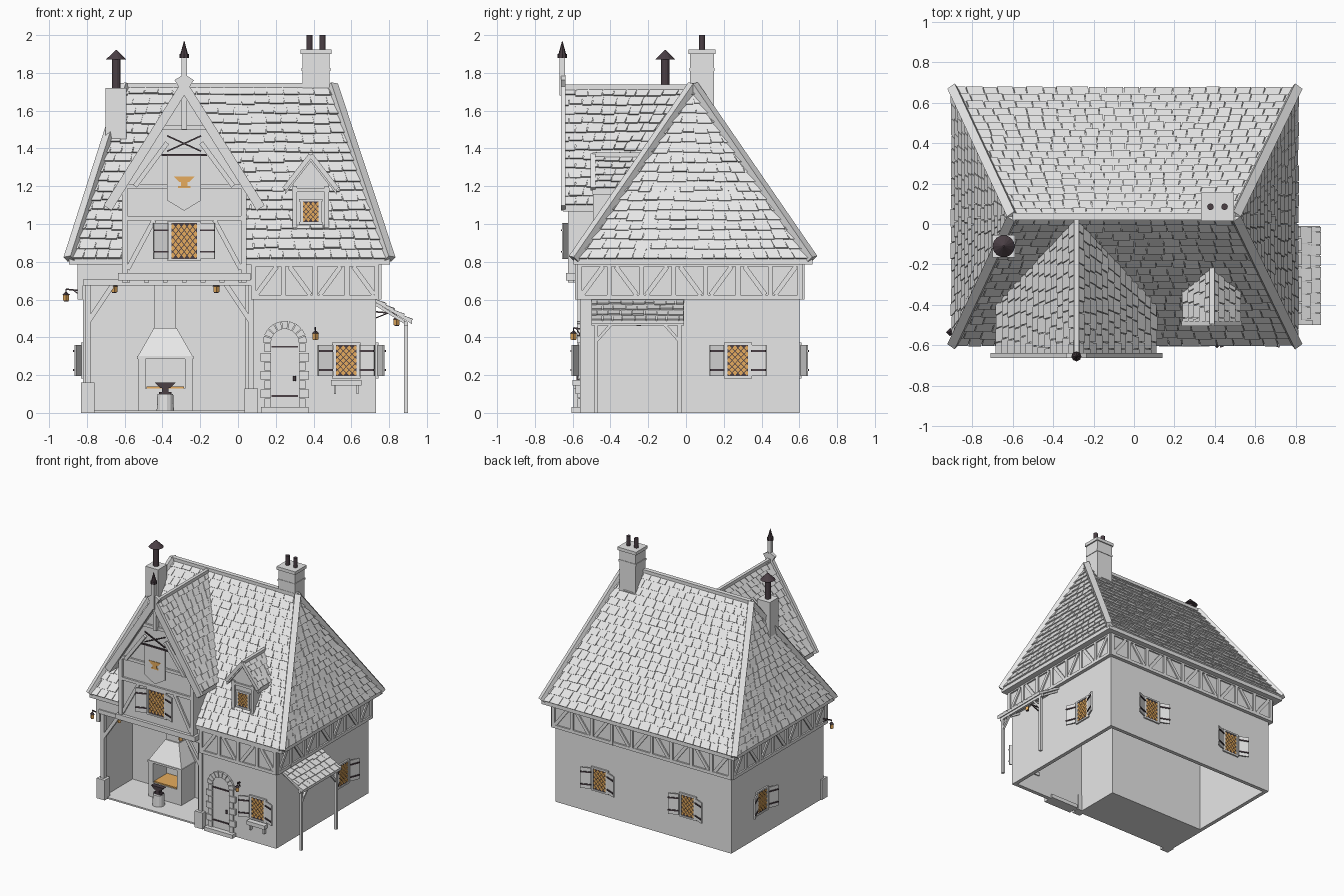
import bpy, bmesh, math, random
from mathutils import Vector as V, Matrix

random.seed(4)
cube = bpy.data.objects.get("Cube")
if cube:
    bpy.data.objects.remove(cube)


def material(name, *rgb):
    m = bpy.data.materials.new(name)
    m.use_nodes = True
    m.diffuse_color = (*rgb, 1)
    m.node_tree.nodes["Principled BSDF"].inputs["Base Color"].default_value = m.diffuse_color
    return m


MATS = [material("pale_grey", .8, .8, .8), material("dark_iron", .07, .05, .06),
        material("warm_orange", 1, .52, .14)]
GREY, IRON, GLOW = range(3)
SIDES = (-1, 1)

# Main dimensions of the house
LEFT, RIGHT, FRONT, BACK = -.82, .73, -.56, .6
PARTITION, ROOM_BACK = .07, -.17
JETTY, LINTEL, EAVE = .6, .69, .8
WALL, BEAM, TRIM, JUT = .03, .025, .012, .016
GABLE_X, GABLE_Y, DORMER_X, DORMER_Y = -.285, -.61, .385, -.48


class Part:
    """One object, gathered from lofted solids in a local frame (front = -y)."""

    def __init__(self, name, at=(0, 0, 0), turn=0):
        self.name, self.bm = name, bmesh.new()
        self.frame = Matrix.Translation(at) @ Matrix.Rotation(math.radians(turn), 4, 'Z')

    def loft(self, lower, upper, mat=GREY):
        va, vb = ([self.bm.verts.new(self.frame @ V(p)) for p in loop] for loop in (lower, upper))
        following = list(zip(va, vb))[1:] + [(va[0], vb[0])]
        sides = [(a, c, d, b) for a, b, (c, d) in zip(va, vb, following)]
        for verts in [va[::-1], vb] + sides:
            self.bm.faces.new(verts).material_index = mat

    def extrude(self, pts, vec, mat=GREY):
        self.loft(pts, [V(p) + V(vec) for p in pts], mat)

    def box(self, x0, x1, y0, y1, z0, z1):
        self.extrude([(x0, y0, z0), (x1, y0, z0), (x1, y1, z0), (x0, y1, z0)], (0, 0, z1 - z0))

    def taper(self, bottom, top, depth, z0, z1, x=0, y=0, mat=GREY):
        """Block centred on x and y whose width changes from bottom to top."""
        self.loft(*[[(x + i * w / 2, y + j * depth / 2, z) for i, j in ((-1, -1), (1, -1), (1, 1), (-1, 1))]
                    for w, z in ((bottom, z0), (top, z1))], mat)

    def block(self, width, depth, z0, z1, x=0, y=0, mat=GREY):
        self.taper(width, width, depth, z0, z1, x, y, mat)

    def beam(self, p, q, width=BEAM, depth=BEAM, mat=GREY, out=(0, -1, 0)):
        p, q = V(p), V(q)
        s = (q - p).cross(V(out)).normalized()
        n = s.cross(q - p).normalized()
        ring = [s * width / 2 * i + n * depth / 2 * j for i, j in ((-1, -1), (1, -1), (1, 1), (-1, 1))]
        self.loft([p + c for c in ring], [q + c for c in ring], mat)

    def cone(self, r0, r1, z0, z1, x=0, y=0, mat=IRON, n=14):
        turns = [i * math.tau / n for i in range(n)]
        self.loft(*[[(x + r * math.cos(t), y + r * math.sin(t), z) for t in turns]
                    for r, z in ((r0, z0), (r1, z1))], mat)

    def pentagon(self, half, base, shoulder, peak, y, depth):
        outline = [(-half, base), (half, base), (half, shoulder), (0, peak), (-half, shoulder)]
        self.extrude([(x, y, z) for x, z in outline], (0, depth, 0))

    def anvil(self, width, depth, z, mat):
        foot, waist, top = z + width * .1, z + width * .3, z + width * .55
        self.block(width * .6, depth, z, foot, mat=mat)
        self.block(width * .3, depth, foot, waist, mat=mat)
        self.taper(width * .5, width, depth, waist, top, mat=mat)

    def tiles(self, el, er, rl, rr, rows, width=.075):
        el, er, rl, rr = map(V, (el, er, rl, rr))
        n = (er - el).cross(rl + rr - el - er).normalized()

        def point(t, f):
            return el.lerp(rl, t).lerp(er.lerp(rr, t), f)
        for i in range(rows):
            low, high = i / rows, min((i + 1.1) / rows, .995)
            length = (point(low, 1) - point(low, 0)).length
            cuts, s = [0], width * (.5 if i % 2 else 1)
            while s < length - width * .3:
                cuts.append(s / length)
                s += width * random.uniform(.8, 1.2)
            for f, g in zip(cuts, cuts[1:] + [1]):
                g -= .004 / length
                lift, drop = random.uniform(.008, .013), random.uniform(-.1, .1) / rows * (i > 0)
                quad = [point(low + drop, f), point(low + drop, g), point(high, g), point(high, f)]
                self.loft([p - n * .004 for p in quad],
                          [p + n * k for p, k in zip(quad, (lift, lift, .001, .001))])

    def done(self):
        bmesh.ops.recalc_face_normals(self.bm, faces=self.bm.faces)
        mesh = bpy.data.meshes.new(self.name)
        self.bm.to_mesh(mesh)
        self.bm.free()
        for m in MATS:
            mesh.materials.append(m)
        bpy.context.collection.objects.link(bpy.data.objects.new(self.name, mesh))


# Walls, hollow and open underneath, with the forge room at the front left
p = Part("lower_walls")
p.box(LEFT, RIGHT, BACK - WALL, BACK, 0, EAVE)
p.box(LEFT, LEFT + WALL, FRONT, BACK, 0, EAVE)
p.box(RIGHT - WALL, RIGHT, FRONT, BACK, 0, EAVE)
p.box(PARTITION, RIGHT, FRONT, FRONT + WALL, 0, EAVE)
p.box(PARTITION - WALL, PARTITION, FRONT, ROOM_BACK, 0, EAVE)
p.box(LEFT, PARTITION, ROOM_BACK - WALL, ROOM_BACK, 0, EAVE)
p.box(LEFT, PARTITION, FRONT, ROOM_BACK, 0, TRIM)
p.done()
p = Part("upper_band")
p.box(LEFT - JUT, RIGHT + JUT, ROOM_BACK, BACK + JUT, JETTY, EAVE)
p.box(PARTITION, RIGHT + JUT, FRONT - JUT, ROOM_BACK, JETTY, EAVE)
p.box(LEFT - JUT, PARTITION, FRONT - JUT, ROOM_BACK, LINTEL, EAVE)
p.box(LEFT - JUT, LEFT, FRONT - JUT, ROOM_BACK, JETTY, LINTEL)
p.done()


def timber_band(name, x, y, turn, width, bays):
    p = Part(name, (x, y, 0), turn)
    for z in (JETTY, EAVE - BEAM):
        p.box(0, width, -TRIM, TRIM, z, z + BEAM)
    step = width / bays
    for i in range(bays + 1):
        p.block(BEAM, BEAM, JETTY, EAVE, x=min(max(i * step, TRIM), width - TRIM))
    for i in range(bays):
        low, high = (.85, .2) if i % 2 else (.15, .8)
        p.beam(((i + low) * step, 0, JETTY + BEAM), ((i + high) * step, 0, EAVE - BEAM), depth=BEAM * .8)
    p.done()


side, rear = BACK - FRONT + JUT * 2, RIGHT - LEFT + JUT * 2
timber_band("front_timber_band", PARTITION, FRONT - JUT, 0, RIGHT + JUT - PARTITION, 4)
timber_band("right_timber_band", RIGHT + JUT, FRONT - JUT, 90, side, 7)
timber_band("back_timber_band", RIGHT + JUT, BACK + JUT, 180, rear, 9)
timber_band("left_timber_band", LEFT - JUT, BACK + JUT, -90, side, 7)

# Hipped main roof
west, east, south, north = -.895, .805, -.595, .67
corners = [V((x, y, EAVE + JUT)) for x, y in ((west, south), (east, south), (east, north), (west, north))]
ridge_left, ridge_right = (V((x, (south + north) / 2, 1.735)) for x in (-.6, .5))
p = Part("main_roof")
nudge = V((0, .002, 0))
p.loft(corners, [ridge_left - nudge, ridge_right - nudge, ridge_right + nudge, ridge_left + nudge])
p.extrude(corners, (0, 0, -WALL))
tops = (ridge_left, ridge_right, ridge_right, ridge_left)
for i in range(4):
    j = (i + 1) % 4
    p.tiles(corners[i], corners[j], tops[i], tops[j], 18)
p.done()
p = Part("hip_and_ridge_boards")
for corner, top in zip(corners, tops):
    slope = corner - top
    p.beam(corner, top, .045, .04, out=(slope.x, slope.y / 2, .45))
p.beam(ridge_left, ridge_right, .035, out=(0, 0, 1))
p.done()


def gable_roof(name, x, half, y_front, y_eave, y_ridge, z_eave, z_ridge, rows):
    p = Part(name, (x, 0, 0))
    ridge = [V((0, y, z_ridge)) for y in (y_front, y_ridge)]
    for s in SIDES:
        eave = [V((s * half, y, z_eave)) for y in (y_front, y_eave)]
        p.extrude([*eave, *ridge[::-1]], (0, 0, -.035))
        p.tiles(*eave[::s], *ridge[::s], rows, .065)
    p.beam(*ridge, out=(0, 0, 1))
    p.done()


# Front cross gable with timbers and finial
gable_roof("gable_roof", GABLE_X, .39, GABLE_Y - .04, -.39, .02, 1.1, 1.725, 13)
p = Part("gable_wall", (GABLE_X, GABLE_Y, 0))
p.pentagon(.33, LINTEL + WALL, 1.17, 1.68, 0, .5)
p.done()
p = Part("gable_timbers", (GABLE_X, GABLE_Y, 0))
p.block(.7, .08, .7, .74, y=JUT)
for z, width in ((1.03, .66), (1.2, .66), (1.51, .26)):
    p.block(width, WALL, z - TRIM, z + TRIM)
p.block(WALL, .07, 1.5, 1.72)
for s in SIDES:
    p.block(WALL, WALL, LINTEL, 1.2, x=s * .315)
    p.beam((s * .3, 0, .76), (s * .16, 0, 1.02))
    p.beam((s * .26, -BEAM, 1.2), (s * .09, -BEAM, 1.43))
    p.beam((s * .405, -.04, 1.085), (s * -.03, -.04, 1.775), BEAM * 2)
p.done()
p = Part("finial", (GABLE_X, GABLE_Y - .045, 0))
p.block(WALL, WALL, 1.68, 1.88)
p.cone(BEAM, BEAM, 1.88, 1.9, n=8)
p.cone(.02, .001, 1.9, 1.97, n=8)
p.done()

# Hanging banner with anvil emblem and crossed tools
p = Part("banner", (GABLE_X, GABLE_Y - WALL, 0))
p.pentagon(.09, 1.36, 1.125, 1.07, 0, .008)
p.block(.24, TRIM, 1.36, 1.37, mat=IRON)
for s in SIDES:
    p.beam((s * .09, 0, 1.385), (s * -.09, 0, 1.467), .008, .008, IRON)
p.done()
p = Part("banner_emblem", (GABLE_X, GABLE_Y - WALL, 0))
p.anvil(.11, .008, 1.19, GLOW)
p.done()

# Dormer
gable_roof("dormer_roof", DORMER_X, .137, DORMER_Y - JUT, -.33, -.215, 1.19, 1.365, 5)
p = Part("dormer", (DORMER_X, DORMER_Y, 0))
p.pentagon(.095, .97, 1.21, 1.33, 0, .22)
p.block(.2, BEAM, 1.17, 1.19)
for s in SIDES:
    p.block(BEAM, BEAM, .97, 1.2, x=s * .085)
    p.beam((s * .14, -TRIM, 1.185), (0, -TRIM, 1.365))
p.done()


def window(name, x, y, sill, turn=0, w=.125, h=.165, shutters=True):
    """Leaded window centred on its sill, with open shutters."""
    p = Part(name, (x, y, sill), turn)
    p.block(w, TRIM, 0, h, mat=IRON)
    cols, rows = max(3, round(w / .028)), max(4, round(h / .036))
    dx, dz = w / cols, h / rows
    for r in range(2 * rows - 1):
        for c in range(cols - r % 2):
            cx, cz = (c + .5 + r % 2 / 2) * dx - w / 2, (r + 1) * dz / 2
            diamond = ((-.42, 0), (0, -.42), (.42, 0), (0, .42))
            p.extrude([(cx + i * dx, -.009, cz + j * dz) for i, j in diamond], (0, .003, 0), GLOW)
    for z in (-TRIM, h):
        p.block(w + BEAM, BEAM, z, z + TRIM)
    for s in SIDES:
        p.block(JUT, BEAM, 0, h, x=s * w / 2)
        if shutters:
            hinge, swing, out = V((s * (w / 2 + TRIM), -TRIM, 0)), V((s * .075, -WALL, 0)), V((s * -WALL, -.075, 0))
            middle, up = hinge + swing / 2, V((0, 0, h))
            p.beam(middle, middle + up, swing.length, .01, GREY, out)
            for k in (.2, .8):
                strap = hinge + up * k + out * .1
                p.beam(strap, strap + swing, .01, .006, IRON, out)
    p.done()


window("gable_window", GABLE_X, GABLE_Y, .815, w=.15, h=.19)
window("dormer_window", DORMER_X, DORMER_Y, 1.01, w=.1, h=.11, shutters=False)
SILL, WINDOW_X = .195, .573
window("front_window", WINDOW_X, FRONT, SILL)
window("right_window", RIGHT, .275, SILL, 90)
window("back_right_window", .335, BACK, SILL, 180)
window("back_left_window", -.44, BACK, SILL, 180)
window("left_window", LEFT, .22, SILL, -90)
p = Part("window_box", (WINDOW_X, FRONT, 0))
p.block(.16, .08, .145, .175)
for s in SIDES:
    p.block(TRIM, BEAM * 2, .1, .15, x=s * .06)
p.done()

# Door with stone arch, jambs and step
p = Part("door", (.248, FRONT, 0))
spring, inner, outer = .37, .074, .117


def arch(radius, turn, y):
    return (radius * math.cos(turn), y, spring + radius * math.sin(turn))


p.extrude([(-inner, -.006, WALL), (inner, -.006, WALL)]
          + [arch(inner, i * math.pi / 10, -.006) for i in range(11)], (0, WALL, 0))
for i in range(9):
    a, b = (i + .06) * math.pi / 9, (i + .94) * math.pi / 9
    p.extrude([arch(r, t, -JUT) for r, t in ((inner, a), (outer, a), (outer, b), (inner, b))], (0, WALL, 0))
for i in range(7):
    z = WALL + i * (spring - WALL) / 7
    for s in SIDES:
        width = .055 if i % 2 else .035
        p.block(width, WALL, z, z + .045, x=s * (inner + width / 2))
p.block(.25, .09, 0, WALL)
for z in (.085, .345):
    p.block(.14, BEAM, z, z + .01, mat=IRON)
p.cone(.008, .008, .17, SILL, x=.05, y=-TRIM)
p.done()

# Open forge front: posts, braces, lintel, stone bases, joist ends
p = Part("forge_front")
p.box(LEFT, PARTITION + JUT, FRONT - BEAM, FRONT + BEAM, LINTEL - JUT, LINTEL + JUT)
for x, s, stone in ((LEFT + BEAM, 1, .16), (PARTITION, -1, .13)):
    p.block(WALL, WALL, 0, LINTEL, x=x, y=FRONT)
    p.beam((x, FRONT, .48), (x + s * .14, FRONT, LINTEL))
    p.block(.07, .07, 0, stone, x=x, y=FRONT)
for i in range(7):
    p.block(BEAM, .1, LINTEL, LINTEL + JUT, x=GABLE_X + (i - 3) * .1, y=FRONT)
p.done()

# Hearth with hood and flue, and an anvil on a stump
HEARTH_X = -.385
p = Part("hearth", (HEARTH_X, -.28, 0))
p.block(.29, .18, 0, .13)
p.block(.2, .17, .13, .14, mat=GLOW)
for s in SIDES:
    p.block(.04, .18, .13, .29, x=s * .125)
p.block(.3, .19, .285, .3)
hood = [[(-w, -d, z), (w, -d, z), (w, .09, z), (-w, .09, z)] for w, d, z in ((.145, .09, .3), (.06, 0, .45))]
p.loft(*hood)
p.block(.115, .08, .45, LINTEL, y=.05)
p.done()
p = Part("anvil_and_stump", (HEARTH_X, -.45, 0))
p.cone(.046, .042, 0, .1, mat=GREY)
p.anvil(.11, .036, .1, IRON)
p.done()

# Chimneys
p = Part("right_chimney", (.413, .085, 0))
for width, low, high in ((.144, 1.55, 1.92), (.152, 1.81, 1.825), (.164, 1.9, 1.925)):
    p.block(width, width * .87, low, high)
for s in SIDES:
    p.cone(JUT, JUT, 1.92, 2, x=s * .035)
p.done()
p = Part("left_chimney", (-.645, -.11, 0))
p.block(.112, .112, 1.3, 1.72)
p.cone(.022, .022, 1.72, 1.87)
p.cone(.055, .004, 1.87, 1.92)
p.done()

# Side lean-to
p = Part("lean_to", (RIGHT, -.255, 0))
half, reach, post_x, low = .245, .19, .16, .487
eave, top = ([(x, -half, z), (x, half, z)] for x, z in ((reach, low), (0, JETTY)))
p.extrude([*eave, *top[::-1]], (0, 0, -JUT))
p.tiles(*eave, *top, 4, .06)
for s in SIDES:
    y = s * (half - BEAM)
    p.block(.02, .02, 0, low, x=post_x, y=y)
    p.beam((post_x, y, .38), (post_x, y - s * .08, .47), JUT, JUT, out=(1, 0, 0))
    p.beam((0, y, JETTY - BEAM), (post_x, y, low - TRIM), JUT, JUT)
p.block(.02, half * 2, low - BEAM, low, x=post_x)
p.done()


def lantern(name, x, y, z, arm=None):
    p = Part(name, (x, y, z))
    p.cone(TRIM, TRIM, 0, .004, n=4)
    p.cone(JUT, JUT, .004, .035, mat=GLOW, n=4)
    p.cone(.02, .004, .035, .05, n=4)
    if arm:
        hook = V((0, 0, .065))
        p.cone(.003, .003, .05, hook.z, n=4)
        p.beam(hook, arm, .008, .008, IRON, (0, 0, 1))
        p.beam(hook.lerp(V(arm), .4), V(arm) - hook / 2, .006, .006, IRON, (0, 0, 1))
    p.done()


lantern("left_lantern", -.91, -.535, .59, (.09, 0, .055))
lantern("door_lantern", .41, FRONT - .035, .385, (0, .035, .06))
lantern("lean_to_lantern", .84, -.25, .46, (-.11, 0, .075))
for s, name in zip(SIDES, ("forge_lantern_left", "forge_lantern_right")):
    lantern(name, HEARTH_X + s * .27, FRONT, .635)
